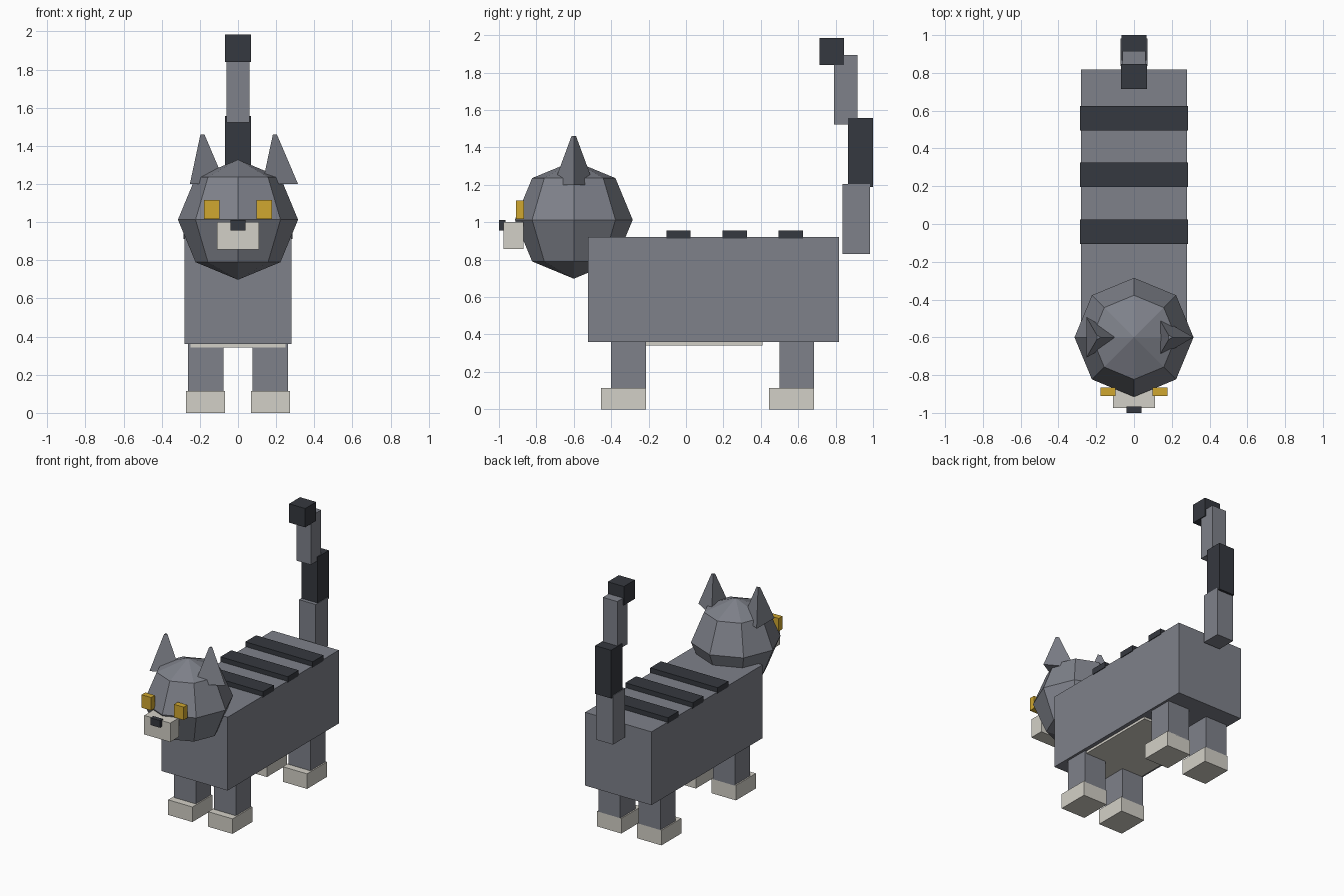
import bpy
from mathutils import Vector

if "Cube" in bpy.data.objects:
    bpy.data.objects.remove(bpy.data.objects["Cube"])


def material(name, rgb):
    m = bpy.data.materials.new(name)
    m.diffuse_color = (*rgb, 1)
    m.use_nodes = True
    m.node_tree.nodes["Principled BSDF"].inputs["Base Color"].default_value = m.diffuse_color
    return m


FUR = material("grey_fur", (0.21, 0.22, 0.255))
DARK = material("dark_fur", (0.036, 0.04, 0.05))
CREAM = material("cream_fur", (0.65, 0.63, 0.57))
GOLD = material("gold", (0.63, 0.39, 0.03))


def finish(name, mat):
    ob = bpy.context.object
    ob.name = name
    ob.data.materials.append(mat)
    return ob


def box(name, mat, x, y, z):
    """Box from (min, max) ranges on each axis."""
    lo, hi = Vector((x[0], y[0], z[0])), Vector((x[1], y[1], z[1]))
    bpy.ops.mesh.primitive_cube_add(size=1, location=(lo + hi) / 2)
    ob = finish(name, mat)
    for v in ob.data.vertices:
        v.co *= hi - lo
    return ob


def pair(name, mat, x, y, z):
    """Matching boxes on the right and left."""
    box(name + "_right", mat, x, y, z)
    box(name + "_left", mat, (-x[1], -x[0]), y, z)


# Body and belly panel
box("body", FUR, (-0.28, 0.28), (-0.525, 0.817), (0.36, 0.92))
box("belly", CREAM, (-0.25, 0.25), (-0.40, 0.41), (0.342, 0.38))

# Back stripes
for i, y in enumerate((-0.04, 0.26, 0.56)):
    box(f"back_stripe_{i + 1}", DARK, (-0.285, 0.285), (y - 0.065, y + 0.065), (0.912, 0.956))

# Legs and paws, sharing the same rear plane
for end, y in (("front", -0.215), ("rear", 0.685)):
    pair(end + "_leg", FUR, (0.077, 0.262), (y - 0.185, y), (0.11, 0.37))
    pair(end + "_paw", CREAM, (0.067, 0.272), (y - 0.24, y), (0, 0.115))

# Head
bpy.ops.mesh.primitive_uv_sphere_add(segments=8, ring_count=4, radius=0.315,
                                     location=(0, -0.6, 1.013))
finish("head", FUR)

# Ears: three-sided cones, both with one corner towards +x
for side, x in (("right", 0.19), ("left", -0.19)):
    bpy.ops.mesh.primitive_cone_add(vertices=3, radius1=0.125, radius2=0.014,
                                    depth=0.26, location=(x, -0.6, 1.33))
    ear = finish("ear_" + side, FUR)
    # Turn the base triangle so its single corner faces +x
    corner = max(ear.data.vertices, key=lambda v: v.co.xy.length).co.xy
    for v in ear.data.vertices:
        if abs(corner.x) < 0.01 or max(p.co.x for p in ear.data.vertices) < 0.12:
            break
    else:
        corner = Vector((1, 0))
    turn = corner.angle_signed(Vector((1, 0)))
    ear.rotation_euler.z = -turn

# Face
pair("eye", GOLD, (0.097, 0.178), (-0.91, -0.865), (1.018, 1.117))
box("muzzle", CREAM, (-0.11, 0.11), (-0.975, -0.868), (0.857, 1.002))
box("nose", DARK, (-0.04, 0.04), (-1.0, -0.965), (0.957, 1.012))

# Tail, stepping up from the rump
for name, mat, w, y, z in (
    ("tail_base", FUR, 0.071, (0.837, 0.983), (0.83, 1.205)),
    ("tail_band", DARK, 0.067, (0.865, 1.0), (1.188, 1.556)),
    ("tail_upper", FUR, 0.061, (0.792, 0.917), (1.523, 1.895)),
    ("tail_tip", DARK, 0.068, (0.714, 0.846), (1.841, 1.985)),
):
    box(name, mat, (-w, w), y, z)
